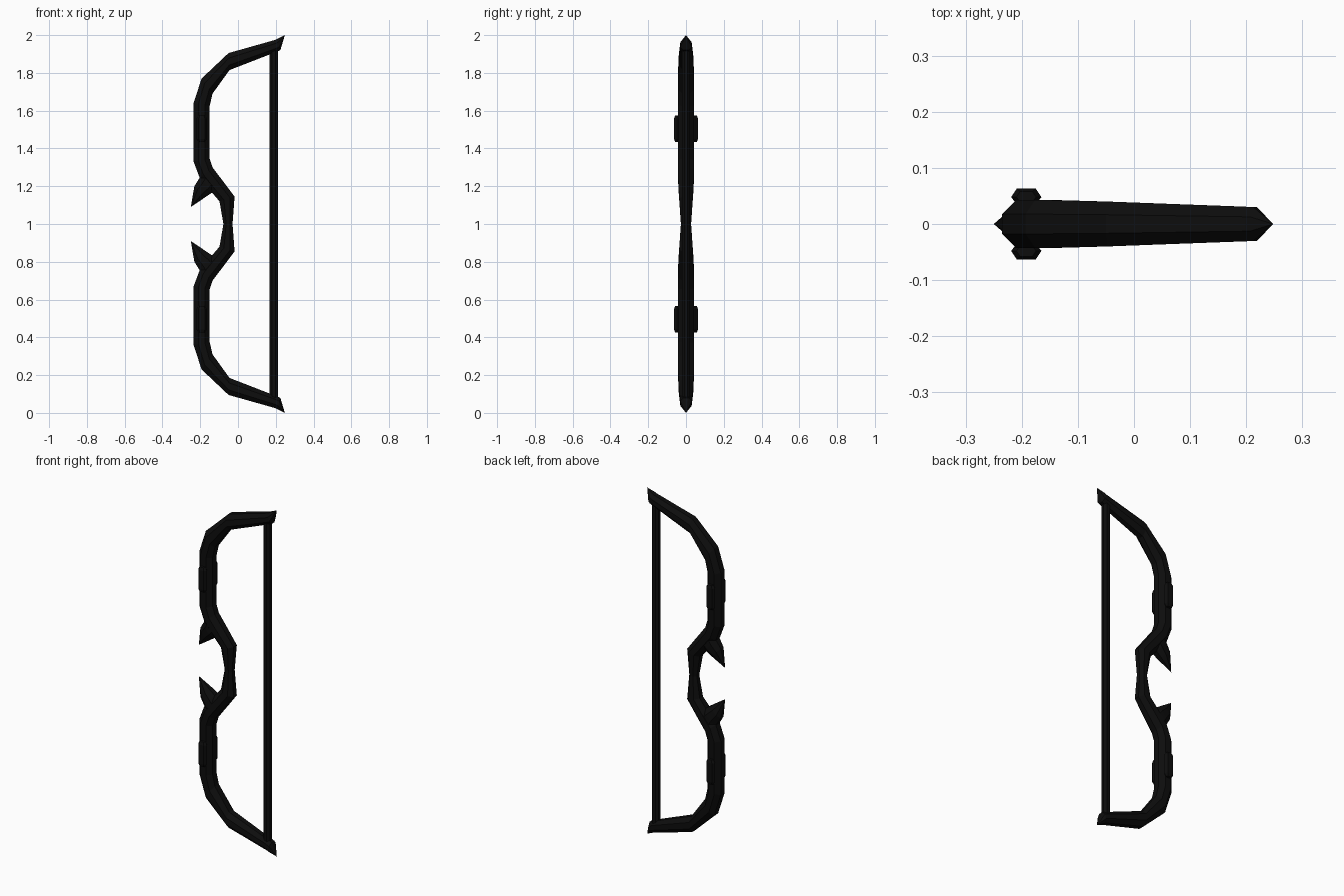
import bpy, bmesh
from mathutils import Vector

if "Cube" in bpy.data.objects:
    bpy.data.objects.remove(bpy.data.objects["Cube"])

black = bpy.data.materials.new("black")
black.diffuse_color = (0.004, 0.004, 0.004, 1)
black.use_nodes = True
black.node_tree.nodes["Principled BSDF"].inputs["Base Color"].default_value = black.diffuse_color
K = 0.414
OCT = [(-1, -K), (-K, -1), (K, -1), (1, -K), (1, K), (K, 1), (-K, 1), (-1, K)]


def finish(name, bm, mirror):
    bmesh.ops.recalc_face_normals(bm, faces=bm.faces)
    me = bpy.data.meshes.new(name)
    bm.to_mesh(me)
    bm.free()
    me.materials.append(black)
    ob = bpy.data.objects.new(name, me)
    ob.location.z = 1
    bpy.context.collection.objects.link(ob)
    if any(mirror):
        mod = ob.modifiers.new("mirror", 'MIRROR')
        mod.use_axis = mirror
        mod.merge_threshold = 0.0005


def skin(bm, rings, cap_start=True, cap_end=True):
    for r, s in zip(rings, rings[1:]):
        n = len(r)
        for i in range(n):
            j = (i + 1) % n
            if len(s) == 1:
                bm.faces.new((r[i], r[j], s[0]))
            else:
                bm.faces.new((r[i], r[j], s[j], s[i]))
    if cap_start:
        bm.faces.new(rings[0])
    if cap_end and len(rings[-1]) > 2:
        bm.faces.new(rings[-1])


def octagon_loft(name, stations, tip, cap_start):
    """Octagonal loft; each station is outer x, z, inner x, z, half depth."""
    bm = bmesh.new()
    rings = []
    for ax, az, bx, bz, d in stations:
        a, b = Vector((ax, 0, az - 1)), Vector((bx, 0, bz - 1))
        c, u = (a + b) / 2, (b - a) / 2
        rings.append([bm.verts.new(c + u * p + Vector((0, d * q, 0))) for p, q in OCT])
    rings.append([bm.verts.new((tip[0], 0, tip[1] - 1))])
    skin(bm, rings, cap_start)
    finish(name, bm, (False, False, True))


# Grip and curved limb, ending in a pointed nock
octagon_loft("bow_limbs", [
    (-.077, 1.0, -.029, 1.0, .027),
    (-.098, 1.12, -.018, 1.145, .036),
    (-.145, 1.175, -.070, 1.214, .040),
    (-.203, 1.245, -.135, 1.30, .043),
    (-.235, 1.33, -.15, 1.345, .043),
    (-.235, 1.64, -.15, 1.625, .043),
    (-.193, 1.77, -.135, 1.69, .043),
    (-.05, 1.905, -.045, 1.815, .040),
    (.198, 1.975, .187, 1.905, .031),
    (.208, 1.98, .224, 1.92, .030)], (.248, 2.0), False)

# Spikes guarding the grip
octagon_loft("guard_spikes", [
    (-.195, 1.265, -.115, 1.19, .040),
    (-.203, 1.245, -.138, 1.166, .039),
    (-.231, 1.20, -.173, 1.142, .031)], (-.25, 1.09), True)

# Raised side pads on the limbs: hexagonal bars with chamfered ends
bm = bmesh.new()
HEX = [(-.027, 0), (-.017, .015), (.017, .015), (.027, 0), (.017, -.013), (-.017, -.013)]
skin(bm, [[bm.verts.new((-.192 + x * s, .048 + y * s, z)) for x, y in HEX]
          for z, s in ((.433, .65), (.449, 1), (.559, 1), (.575, .65))])
finish("side_pads", bm, (False, True, True))

# Bowstring
bm = bmesh.new()
skin(bm, [[bm.verts.new((.190 + p * .022, q * .022, z)) for p, q in OCT]
          for z in (-.93, .93)])
finish("bowstring", bm, (False, False, False))
